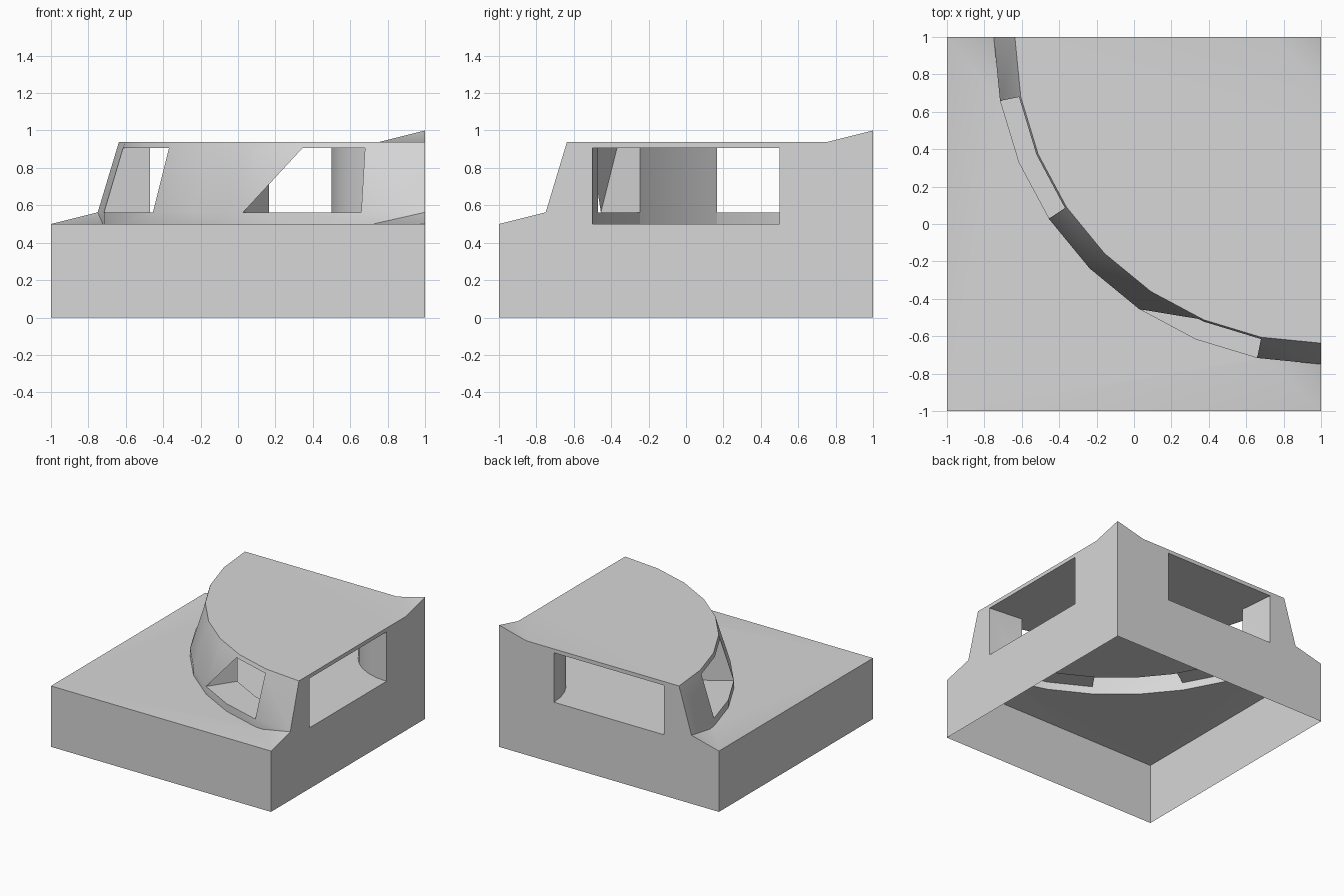
import bpy, bmesh, math

if "Cube" in bpy.data.objects:
    bpy.data.objects.remove(bpy.data.objects["Cube"], do_unlink=True)

SIDES = 32
STEP = 2 * math.pi / SIDES
FLOOR, SILL, CEILING, ROOF = 0.5, 0.5625, 0.906, 0.9375

grey = bpy.data.materials.new("plain grey")
grey.use_nodes = True
colour = (0.68, 0.68, 0.68, 1)
grey.diffuse_color = colour
grey.node_tree.nodes["Principled BSDF"].inputs["Base Color"].default_value = colour


def make(name, bm):
    bmesh.ops.recalc_face_normals(bm, faces=bm.faces)
    mesh = bpy.data.meshes.new(name)
    bm.to_mesh(mesh)
    bm.free()
    mesh.materials.append(grey)
    ob = bpy.data.objects.new(name, mesh)
    bpy.context.collection.objects.link(ob)
    return ob


def loft(name, loops):
    # closed solid through stacked loops
    bm = bmesh.new()
    rows = [[bm.verts.new(p) for p in loop] for loop in loops]
    n = len(rows[0])
    for a, b in zip(rows, rows[1:]):
        for i in range(n):
            j = (i + 1) % n
            bm.faces.new((a[i], a[j], b[j], b[i]))
    bm.faces.new(rows[0])
    bm.faces.new(rows[-1])
    return make(name, bm)


def box(name, low, high, bottom, top):
    corners = [(low, low), (high, low), (high, high), (low, high)]
    return loft(name, [[(x, y, z) for x, y in corners] for z in (bottom, top)])


def polar(r, i):
    # point on a circle about the tall corner, counted from the front
    return 1 - r * math.sin(i * STEP), 1 - r * math.cos(i * STEP)


def drum(name, profile):
    return loft(name, [[(*polar(r, i), z) for i in range(SIDES)] for r, z in profile])


def window(name, first, last):
    outline = [polar(1.4, i) for i in range(first, last + 1)]
    outline += [polar(1.9, i) for i in range(last, first - 1, -1)]
    return loft(name, [[(x, y, z) for x, y in outline] for z in (SILL, CEILING)])


def combine(target, tool, operation):
    mod = target.modifiers.new(operation, "BOOLEAN")
    mod.operation = operation
    mod.solver = "EXACT"
    mod.object = tool
    bpy.context.view_layer.objects.active = target
    bpy.ops.object.modifier_apply(modifier=mod.name)
    bpy.data.objects.remove(tool, do_unlink=True)


# flat base block, overshooting the straight sides until the final trim
far = 1.5
building = box("corner_building", -1, far, 0, FLOOR)

# sloping wedge that climbs from the diagonal to the tall corner
diagonal = [(-far, far), (far, -far), (far, far)]
wedge = loft("slope", [[(x, y, 0.3) for x, y in diagonal],
                       [(x, y, FLOOR + (x + y) / 4) for x, y in diagonal]])
combine(building, wedge, "UNION")

# round tapered wall and flat roof
combine(building, drum("wall", [(1.75, 0.25), (1.75, SILL), (1.637, ROOF)]), "UNION")

# ring-shaped room around a corner pillar
room = drum("room", [(1.5, FLOOR), (1.5, CEILING)])
combine(room, drum("pillar", [(0.5, 0.3), (0.5, 1.2)]), "DIFFERENCE")
combine(building, room, "DIFFERENCE")

# two windows through the curved wall
for first in (1, 5):
    combine(building, window("window", first, first + 2), "DIFFERENCE")

# trim to the two straight sides, which opens the room
combine(building, box("bounds", -2, 1, -1, 2), "INTERSECT")

# open underside
bm = bmesh.new()
bm.from_mesh(building.data)
bmesh.ops.remove_doubles(bm, verts=bm.verts, dist=0.0005)
bottom = [f for f in bm.faces if all(v.co.z < 0.001 for v in f.verts)]
bmesh.ops.delete(bm, geom=bottom, context="FACES")
bm.to_mesh(building.data)
bm.free()

bpy.ops.object.select_all(action="DESELECT")
building.select_set(True)
bpy.context.view_layer.objects.active = building
bpy.ops.object.shade_smooth_by_angle(angle=math.radians(30))
